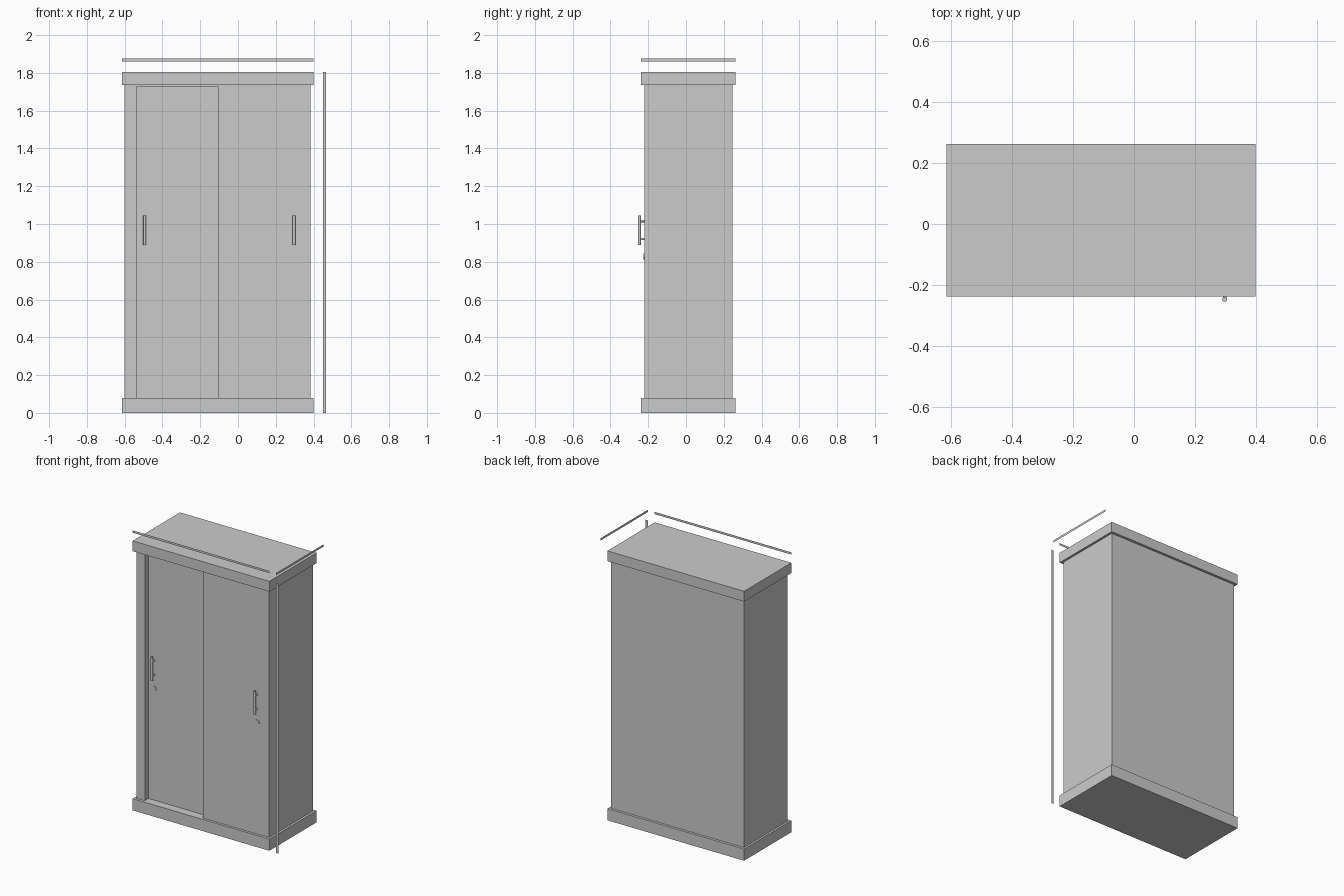
import bpy
from math import pi

if "Cube" in bpy.data.objects:
    bpy.data.objects.remove(bpy.data.objects["Cube"])


def box(name, x0, x1, y0, y1, z0, z1):
    """Axis-aligned board given by its limits."""
    bpy.ops.mesh.primitive_cube_add(size=1, location=((x0 + x1) / 2, (y0 + y1) / 2, (z0 + z1) / 2))
    ob = bpy.context.object
    ob.name = name
    ob.scale = (x1 - x0, y1 - y0, z1 - z0)
    bpy.ops.object.transform_apply(location=False, rotation=False, scale=True)
    return ob


def rod(name, loc, radius, length, along_y=False, sides=16):
    """Cylinder standing along z, or pointing along y."""
    bpy.ops.mesh.primitive_cylinder_add(vertices=sides, radius=radius, depth=length, location=loc,
                                        rotation=(pi / 2 if along_y else 0, 0, 0))
    ob = bpy.context.object
    ob.name = name
    bpy.ops.object.shade_smooth_by_angle()
    return ob


def strip(name, corners):
    """Single flat quad."""
    me = bpy.data.meshes.new(name)
    me.from_pydata(corners, [], [(0, 1, 2, 3)])
    ob = bpy.data.objects.new(name, me)
    bpy.context.collection.objects.link(ob)
    return ob


# Main limits
SX0, SX1, SY0, SY1 = -0.614, 0.399, -0.238, 0.262   # plinth and top slab
BX0, BX1, BY0, BY1 = -0.60, 0.384, -0.22, 0.245     # carcass
OX0, OX1 = -0.537, 0.328                            # door opening
Z_BASE, Z_TOP, HEIGHT = 0.078, 1.736, 1.805

# Plinth and top slab
box("plinth", SX0, SX1, SY0, SY1, 0, Z_BASE)
box("top_slab", SX0, SX1, SY0, SY1, Z_TOP, HEIGHT)

# Carcass: sides, back, head rail
box("left_side", BX0, OX0, BY0, BY1, Z_BASE, Z_TOP)
box("right_side", OX1, BX1, BY0, BY1, Z_BASE, Z_TOP)
box("back_panel", OX0, OX1, BY1 - 0.03, BY1, Z_BASE, Z_TOP)
box("head_rail", OX0, OX1, BY0, BY1 - 0.03, 1.728, Z_TOP)

# Sliding doors: the left one runs behind the right one
MID = -0.106
LEFT_Y, RIGHT_Y = -0.18, -0.221
box("left_door", OX0, MID + 0.03, LEFT_Y, LEFT_Y + 0.03, Z_BASE, 1.728)
box("right_door", MID, OX1, RIGHT_Y, RIGHT_Y + 0.035, Z_BASE, 1.728)

# Bar handles on two posts, with a round lock below
for side, x, y, proud in (("left", -0.494, LEFT_Y, 0.004), ("right", 0.297, RIGHT_Y, 0.001)):
    rod(side + "_handle_bar", (x, y - 0.026, 0.968), 0.008, 0.156)
    for end, z in (("upper", 1.015), ("lower", 0.92)):
        rod(f"{side}_handle_{end}_post", (x, y - 0.012, z), 0.006, 0.026, along_y=True)
    rod(side + "_lock", (x, y - proud, 0.828), 0.016, 0.004, along_y=True, sides=24)

# Flat dimension lines for width, depth and height
Z0, Z1 = 1.86, 1.875
strip("width_line", [(SX0, SY0, Z0), (SX1, SY0, Z0), (SX1, SY0, Z1), (SX0, SY0, Z1)])
strip("depth_line", [(0.45, SY0, Z0), (0.45, SY1, Z0), (0.45, SY1, Z1), (0.45, SY0, Z1)])
strip("height_line", [(0.45, SY0, 0), (0.465, SY0, 0), (0.465, SY0, HEIGHT), (0.45, SY0, HEIGHT)])
